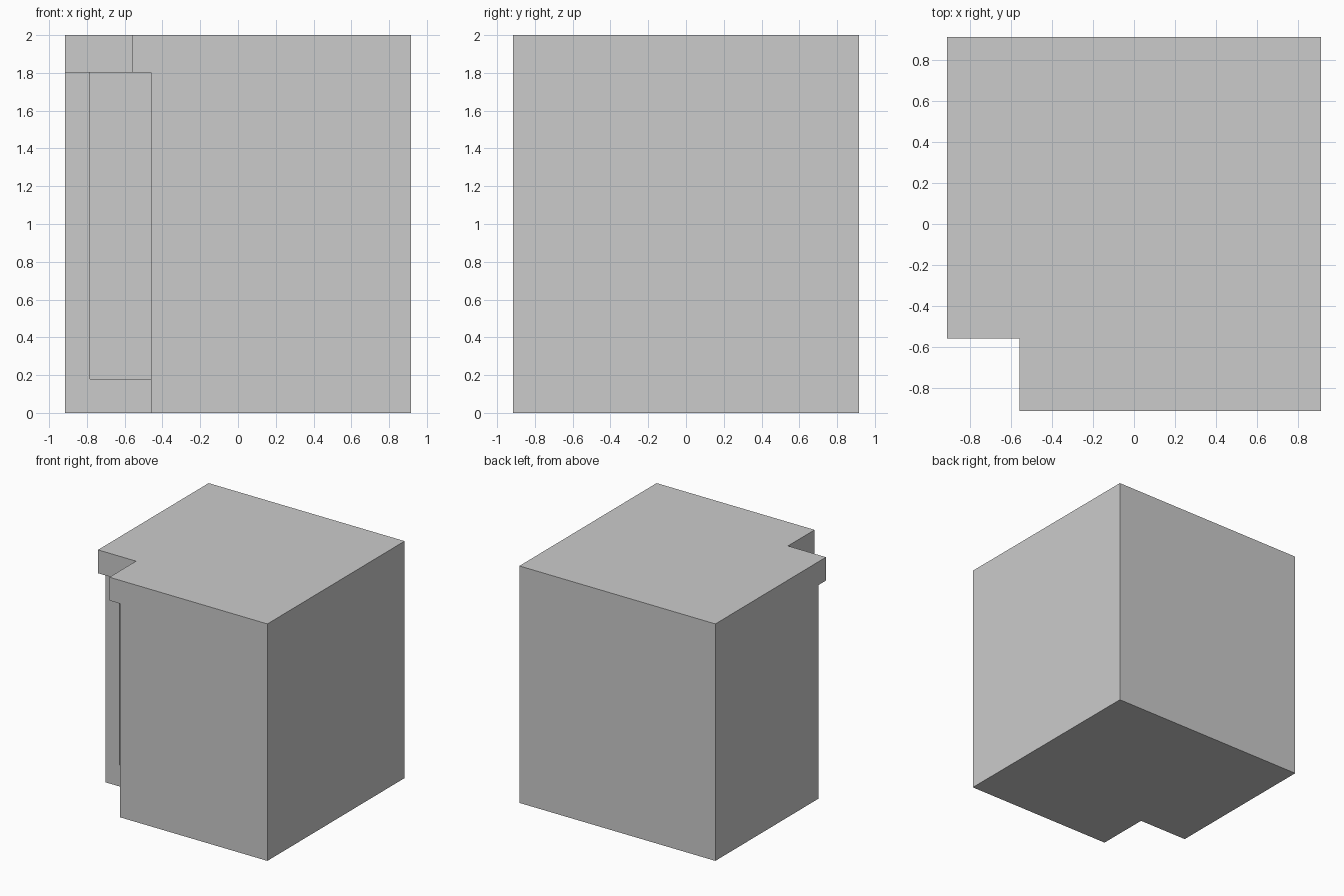
import bpy, bmesh

if "Cube" in bpy.data.objects:
    bpy.data.objects.remove(bpy.data.objects["Cube"])

H = 0.915          # half width of the unit
TOP_Z = 1.803      # underside of the worktop
TOP_NOTCH = -0.56  # inner corner of the worktop
BODY_NOTCH = -0.46 # inner corner of the cabinet
DOOR_EDGE = -0.783 # where the end stiles stop
DOOR_FACE = -0.37  # inset door faces
RAIL_Z = 0.18      # top of the bottom rail


def prism(name, points, z0, z1):
    """Extrude a flat outline from z0 to z1."""
    bm = bmesh.new()
    face = bm.faces.new([bm.verts.new((x, y, z0)) for x, y in points])
    ext = bmesh.ops.extrude_face_region(bm, geom=[face])
    verts = [v for v in ext["geom"] if isinstance(v, bmesh.types.BMVert)]
    bmesh.ops.translate(bm, verts=verts, vec=(0, 0, z1 - z0))
    bmesh.ops.recalc_face_normals(bm, faces=bm.faces)
    mesh = bpy.data.meshes.new(name)
    bm.to_mesh(mesh)
    bm.free()
    obj = bpy.data.objects.new(name, mesh)
    bpy.context.collection.objects.link(obj)
    return obj


def corner_outline(n):
    """Square with its front left corner notched in to (n, n)."""
    return [(n, -H), (H, -H), (H, H), (-H, H), (-H, n), (n, n)]


# Worktop overhanging the inner corner
prism("worktop", corner_outline(TOP_NOTCH), TOP_Z, 2.0)

# Cabinet body with plinth
body = prism("cabinet_body", corner_outline(BODY_NOTCH), 0.0, TOP_Z)

# Inset corner doors, framed by end stiles and a bottom rail
a, b = DOOR_EDGE, DOOR_FACE
cutter = prism("door_inset_cutter", [(a, a), (b, a), (b, b), (a, b)], RAIL_Z, TOP_Z + 0.1)
cutter.hide_render = True
cutter.hide_set(True)
cut = body.modifiers.new("door_inset", 'BOOLEAN')
cut.operation = 'DIFFERENCE'
cut.solver = 'EXACT'
cut.object = cutter
